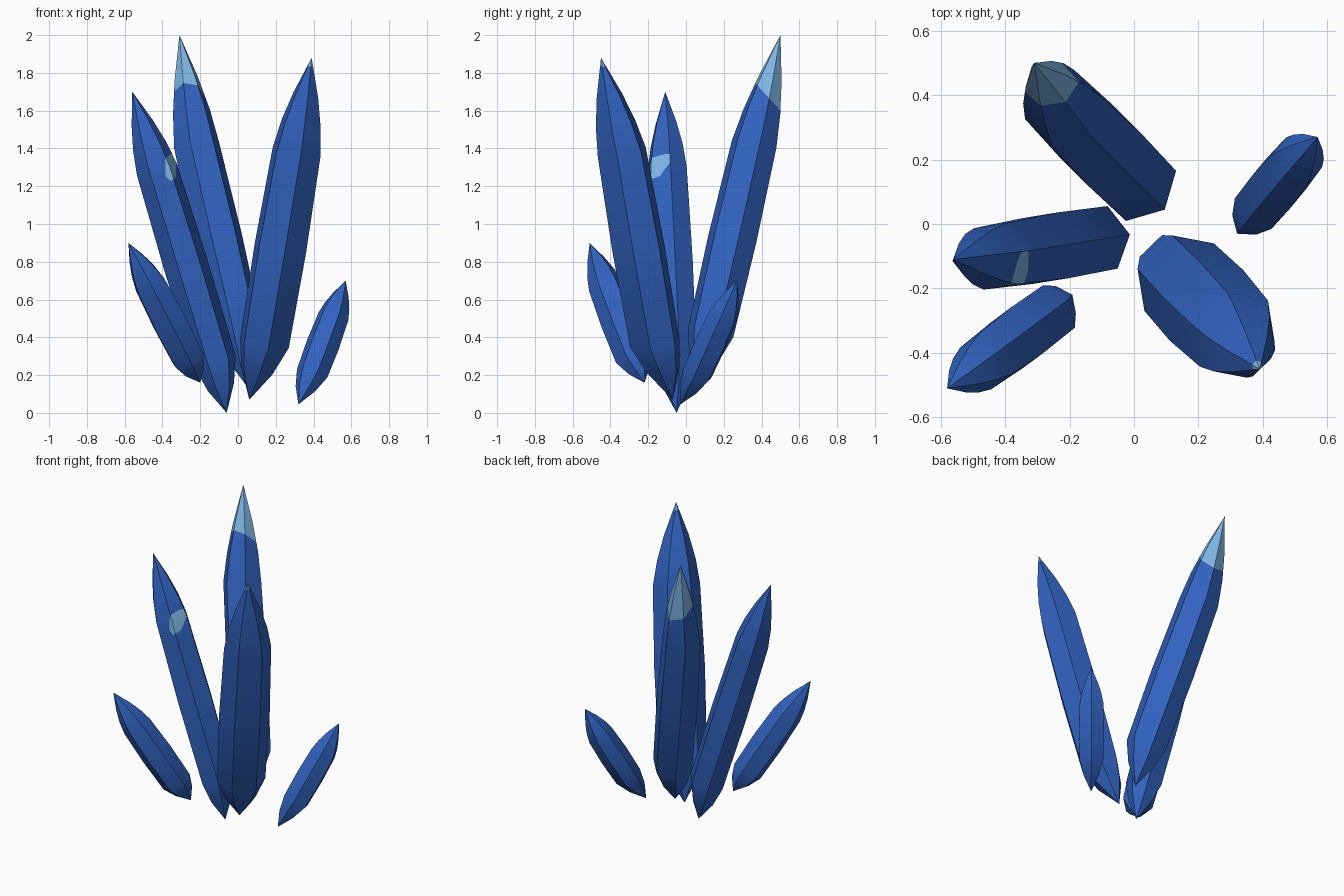
import bpy, bmesh, math
from mathutils import Vector

if "Cube" in bpy.data.objects:
    bpy.data.objects.remove(bpy.data.objects["Cube"])


def material(name, rgb):
    m = bpy.data.materials.new(name)
    m.diffuse_color = (*rgb, 1)
    m.use_nodes = True
    m.node_tree.nodes["Principled BSDF"].inputs["Base Color"].default_value = m.diffuse_color
    return m


BLUE = material("deep blue", (0.031, 0.122, 0.52))
PALE = material("pale blue", (0.21, 0.46, 0.77))


def crystal(name, bottom, low, high, tip, r, turn=0.0, flat=1.0, cuts=(), pale=None):
    """Six-sided leaning shard: bottom point, shaft between two centres, tip.
    r is the radius, flat scales the depth along the lean direction."""
    bottom, low, high, tip = map(Vector, (bottom, low, high, tip))
    axis = (high - low).normalized()
    lean = Vector((axis.x, axis.y, 0)).normalized()
    side = Vector((-lean.y, lean.x, 0))
    depth = side.cross(axis).normalized()
    if depth.dot(lean) < 0:
        depth.negate()
    # ring centres and scales, rounded toward both points
    rings = [(bottom.lerp(low, 0.5), 0.62), (low, 0.97),
             (low.lerp(high, 0.5), 1.02), (high, 0.95),
             (high.lerp(tip, 0.3), 0.78), (high.lerp(tip, 0.6), 0.50)]
    bm = bmesh.new()
    loops = []
    for c, s in rings:
        loop = []
        for i in range(6):
            a = math.tau * i / 6 + turn
            p = c + depth * (math.cos(a) * r * s * flat) + side * (math.sin(a) * r * s)
            loop.append(bm.verts.new(p))
        loops.append(loop)
    b, t = bm.verts.new(bottom), bm.verts.new(tip)
    for i in range(6):
        j = (i + 1) % 6
        bm.faces.new((b, loops[0][j], loops[0][i]))
        bm.faces.new((t, loops[-1][i], loops[-1][j]))
        for lo, hi in zip(loops, loops[1:]):
            bm.faces.new((lo[i], lo[j], hi[j], hi[i]))
    bmesh.ops.triangulate(bm, faces=[f for f in bm.faces if len(f.verts) == 4])
    # cut the border of the pale area, then colour by rule
    for co, no in cuts:
        bmesh.ops.bisect_plane(bm, geom=bm.verts[:] + bm.edges[:] + bm.faces[:],
                               plane_co=co, plane_no=no)
    bmesh.ops.recalc_face_normals(bm, faces=bm.faces[:])
    for f in bm.faces:
        if pale and pale(f.calc_center_median(), f.normal):
            f.material_index = 1
    me = bpy.data.meshes.new(name)
    bm.to_mesh(me)
    bm.free()
    me.materials.append(BLUE)
    if pale:
        me.materials.append(PALE)
    ob = bpy.data.objects.new(name, me)
    bpy.context.collection.objects.link(ob)
    bpy.context.view_layer.objects.active = ob
    ob.select_set(True)
    bpy.ops.object.shade_smooth_by_angle(angle=math.radians(32))
    ob.select_set(False)


# tall back crystal with a slanted pale cap
cap_n = Vector((0, 1.1, 1))
crystal("tall_back_crystal", (0.04, 0.06, 0.15), (0.01, 0.13, 0.42),
        (-0.22, 0.36, 1.42), (-0.31, 0.50, 2.0), 0.131,
        cuts=[(Vector((0, 0.5, 1.6)), cap_n)],
        pale=lambda c, n: (c - Vector((0, 0.5, 1.6))).dot(cap_n) > 0)

# left crystal with a small oval pale spot on its front
spot = Vector((-0.355, -0.16, 1.30))
sides = [Vector((math.cos(a), 0, math.sin(a)))
         for a in (math.tau * k / 8 for k in range(8))]
reach = [math.hypot(0.028 * d.x, 0.07 * d.z) for d in sides]
crystal("left_crystal", (-0.06, -0.05, 0.0), (-0.12, -0.05, 0.27),
        (-0.43, -0.10, 1.29), (-0.56, -0.11, 1.70), 0.117,
        cuts=[(spot + d * q, d) for d, q in zip(sides, reach)],
        pale=lambda c, n: n.y < -0.1 and all((c - spot).dot(d) < q
                                             for d, q in zip(sides, reach)))

# right front crystal with a tiny pale point
crystal("right_front_crystal", (0.06, -0.07, 0.07), (0.14, -0.165, 0.37),
        (0.31, -0.34, 1.38), (0.39, -0.45, 1.88), 0.155, turn=math.pi / 6, flat=0.85,
        cuts=[(Vector((0, 0, 1.835)), Vector((0, 0, 1)))],
        pale=lambda c, n: c.z > 1.835)

# small outer crystals
crystal("small_left_crystal", (-0.20, -0.22, 0.16), (-0.265, -0.28, 0.29),
        (-0.46, -0.425, 0.67), (-0.58, -0.51, 0.90), 0.098)
crystal("small_right_crystal", (0.32, -0.03, 0.045), (0.393, 0.06, 0.21),
        (0.505, 0.195, 0.51), (0.57, 0.27, 0.70), 0.088)
